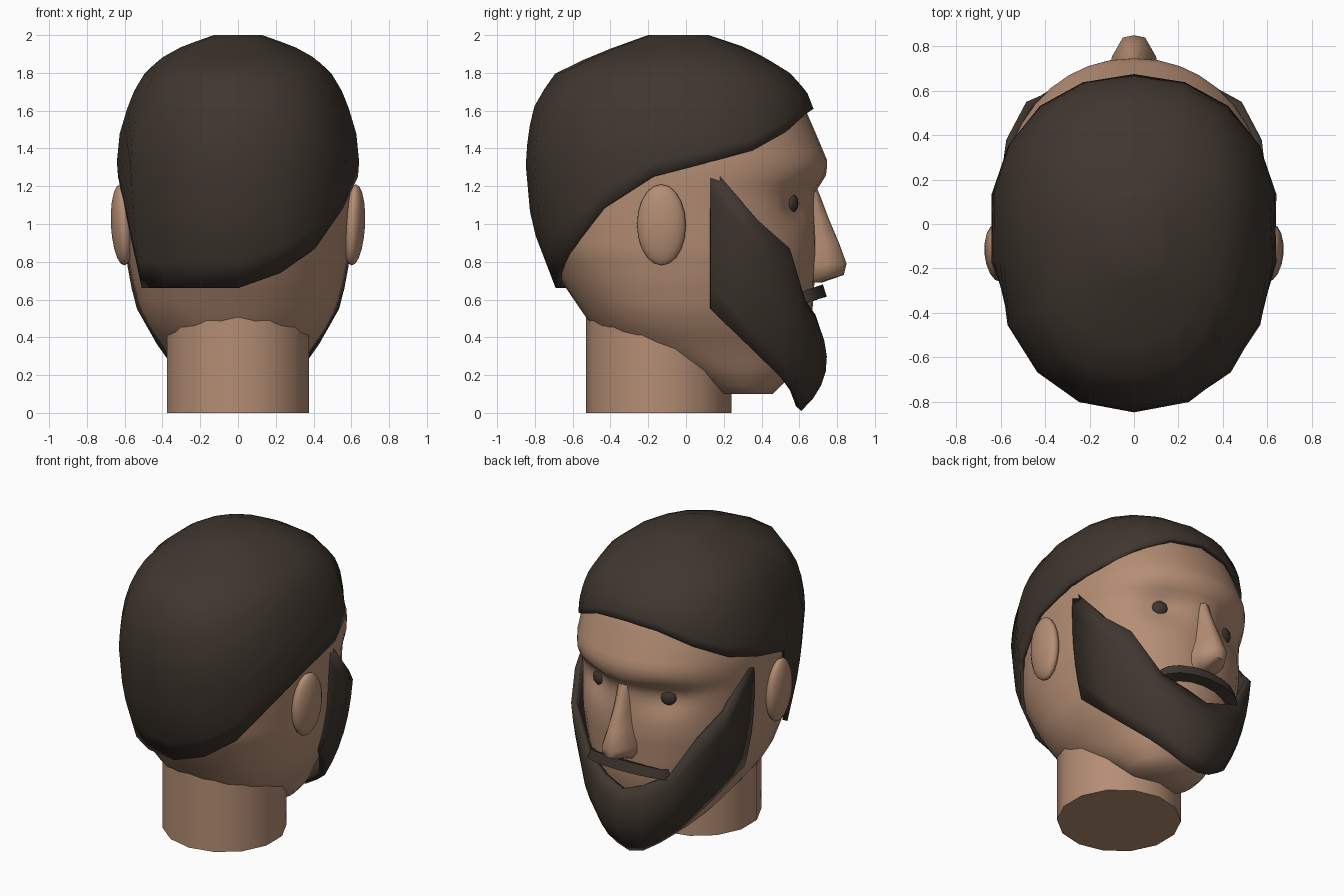
import bpy, bmesh, math
from math import sin, cos, radians, pi

if "Cube" in bpy.data.objects:
    bpy.data.objects.remove(bpy.data.objects["Cube"])

def material(name, rgb):
    m = bpy.data.materials.new(name)
    m.diffuse_color = (*rgb, 1)
    m.use_nodes = True
    m.node_tree.nodes["Principled BSDF"].inputs["Base Color"].default_value = m.diffuse_color
    return m

SKIN = material("skin", (0.46, 0.27, 0.175))
DARK = material("dark_hair", (0.05, 0.037, 0.028))

def interp(table, v):
    """Linear lookup in rows of (key, values...)."""
    if v <= table[0][0]:
        return table[0][1:]
    for a, b in zip(table, table[1:]):
        if v <= b[0]:
            t = (v - a[0]) / (b[0] - a[0])
            return tuple(p + (q - p) * t for p, q in zip(a[1:], b[1:]))
    return table[-1][1:]

def spow(v, e):
    return math.copysign(abs(v) ** e, v)

def finish(name, bm, mat, angle=40):
    bmesh.ops.recalc_face_normals(bm, faces=bm.faces)
    me = bpy.data.meshes.new(name)
    bm.to_mesh(me)
    bm.free()
    ob = bpy.data.objects.new(name, me)
    bpy.context.collection.objects.link(ob)
    me.materials.append(mat)
    bpy.ops.object.select_all(action='DESELECT')
    ob.select_set(True)
    bpy.context.view_layer.objects.active = ob
    bpy.ops.object.shade_smooth_by_angle(angle=radians(angle))
    return ob

def loft(name, rings, mat, closed=True, start=True, end=True, angle=40):
    bm = bmesh.new()
    vs = [[bm.verts.new(p) for p in r] for r in rings]
    n = len(rings[0])
    for a, b in zip(vs, vs[1:]):
        for i in range(n if closed else n - 1):
            j = (i + 1) % n
            bm.faces.new((a[i], a[j], b[j], b[i]))
    if start:
        bm.faces.new(vs[0])
    if end:
        bm.faces.new(vs[-1])
    return finish(name, bm, mat, angle)

def solidify(ob, thick):
    m = ob.modifiers.new("thickness", 'SOLIDIFY')
    m.thickness = thick
    m.offset = -1

def ring_point(phi, z, hw, yb, yf, yc, e):
    """Egg-shaped section; phi 0 is the nape, 90 is +x, 180 is the face."""
    s, c = spow(sin(phi), e), spow(cos(phi), e)
    return (hw * s, yc - c * ((yc - yb) if c > 0 else (yf - yc)), z)

# Neck
bpy.ops.mesh.primitive_cylinder_add(vertices=14, radius=0.385, depth=0.6, location=(0, -0.145, 0.3))
neck = bpy.context.object
neck.name = "neck"
neck.data.materials.append(SKIN)
bpy.ops.object.shade_smooth_by_angle(angle=radians(40))

# Head: z, half width, back y, face y, section centre y
HEAD = [(0.10, 0.20, 0.13, 0.46, 0.30), (0.20, 0.30, -0.02, 0.56, 0.22),
        (0.33, 0.385, -0.36, 0.61, 0.10), (0.45, 0.47, -0.49, 0.65, 0.03),
        (0.55, 0.52, -0.56, 0.67, 0), (0.69, 0.56, -0.655, 0.68, 0),
        (0.85, 0.59, -0.75, 0.69, 0), (1.00, 0.60, -0.78, 0.685, 0),
        (1.17, 0.61, -0.80, 0.685, 0), (1.25, 0.615, -0.81, 0.74, 0),
        (1.33, 0.615, -0.82, 0.75, 0), (1.45, 0.60, -0.80, 0.70, 0),
        (1.60, 0.56, -0.76, 0.635, 0), (1.75, 0.46, -0.65, 0.52, 0),
        (1.92, 0.25, -0.33, 0.25, 0)]
rings = []
levels = [0.10 + 1.82 * i / 44 for i in range(45)]
for z in levels:
    ring = []
    for i in range(40):
        x, y, _ = ring_point(2 * pi * i / 40, z, *interp(HEAD, z), 0.93)
        if y > 0.2:  # eye sockets
            y -= 0.07 * math.exp(-((abs(x) - 0.26) / 0.13) ** 2 - ((z - 1.11) / 0.10) ** 2)
        ring.append((x, y, z))
    rings.append(ring)
loft("head", rings, SKIN, angle=60)

# Nose: z, half width, tip y
rings = []
for z, w, y in [(1.20, 0.03, 0.69), (1.15, 0.035, 0.71), (1.03, 0.05, 0.755), (0.90, 0.07, 0.81),
                (0.79, 0.10, 0.85), (0.73, 0.095, 0.835), (0.69, 0.07, 0.72)]:
    rings.append([(-w * 1.1, 0.60, z), (-w, y * 0.45 + 0.37, z), (-w * 0.5, y - 0.01, z), (0, y, z),
                  (w * 0.5, y - 0.01, z), (w, y * 0.45 + 0.37, z), (w * 1.1, 0.60, z)])
loft("nose", rings, SKIN, angle=55)

# Ears and eyes
def ellipsoid(name, loc, scale, rot, mat, seg, rows):
    bpy.ops.mesh.primitive_uv_sphere_add(segments=seg, ring_count=rows, location=loc, rotation=rot)
    ob = bpy.context.object
    ob.name = name
    ob.scale = scale
    ob.data.materials.append(mat)
    bpy.ops.object.shade_smooth_by_angle(angle=radians(60))

for s, side in ((1, "right"), (-1, "left")):
    ellipsoid("ear_" + side, (s * 0.613, -0.13, 0.995), (0.06, 0.13, 0.215),
              (0, radians(3 * s), radians(-5 * s)), SKIN, 16, 10)
    ellipsoid("eye_" + side, (s * 0.26, 0.56, 1.11), (0.055, 0.035, 0.052),
              (0, 0, radians(-18 * s)), DARK, 8, 6)

# Hair cap: z, half width, back y, front y, centre y
HAIR = [(0.66, 0.58, -0.69, 0.50, 0), (1.00, 0.625, -0.82, 0.60, 0), (1.33, 0.65, -0.85, 0.65, 0),
        (1.48, 0.635, -0.835, 0.675, 0), (1.61, 0.595, -0.81, 0.675, 0), (1.70, 0.56, -0.76, 0.64, 0),
        (1.80, 0.50, -0.69, 0.55, 0), (1.88, 0.41, -0.52, 0.42, 0),
        (1.94, 0.30, -0.37, 0.30, 0), (2.00, 0.13, -0.20, 0.12, 0)]
# Hairline every 20 degrees from nape to forehead; the left side hangs lower behind the ear
EDGE = [0.66, 0.74, 0.87, 1.08, 1.25, 1.33, 1.39, 1.49, 1.585, 1.61]
edge = EDGE + EDGE[8:3:-1] + [0.66] * 3
rings = []
for k in range(15):
    t = k / 14
    ring = []
    for i, low in enumerate(edge):
        z = low + (2.0 - low) * (1 - (1 - t) ** 1.5)
        ring.append(ring_point(radians(20 * i), z, *interp(HAIR, z), 0.9))
    rings.append(ring)
solidify(loft("hair", rings, DARK, start=False, angle=60), 0.03)

# Beard: right half columns (top, middle, bottom), ear to chin, then mirrored
COLS = [((0.605, 0.13, 1.31), (0.60, 0.13, 0.90), (0.535, 0.13, 0.55)),
        ((0.575, 0.38, 1.02), (0.53, 0.36, 0.66), (0.43, 0.32, 0.365)),
        ((0.485, 0.55, 0.87), (0.43, 0.53, 0.50), (0.30, 0.51, 0.18)),
        ((0.30, 0.63, 0.60), (0.32, 0.635, 0.38), (0.20, 0.57, 0.10)),
        ((0.14, 0.685, 0.52), (0.17, 0.71, 0.26), (0.10, 0.60, 0.035)),
        ((0, 0.70, 0.47), (0, 0.74, 0.22), (0, 0.61, 0.01))]

def column(c, s):
    """Smooth curve through the three points of a column."""
    out = []
    for k in range(7):
        t = k / 6
        w = ((1 - t) * (1 - 2 * t), 4 * t * (1 - t), t * (2 * t - 1))
        p = [sum(wi * q[a] for wi, q in zip(w, c)) for a in range(3)]
        out.append((s * p[0], p[1], p[2]))
    return out

rings = [column(c, 1) for c in COLS] + [column(c, -1) for c in COLS[-2::-1]]
beard = loft("beard", rings, DARK, closed=False, start=False, end=False, angle=60)
# make the open sheet face outward
if sum(p.normal.y for p in beard.data.polygons) < 0:
    beard.data.flip_normals()
solidify(beard, 0.04)

# Moustache: tilted band bent around the lip
rings = []
for i in range(9):
    a = radians(-90 + 180 * i / 8)
    x, y, z = 0.28 * sin(a), 0.605 + 0.11 * cos(a), 0.605 + 0.04 * cos(a)
    rings.append([(x + d * sin(a), y + d * cos(a), z + h)
                  for d, h in ((0.03, -0.03), (0.01, 0.035), (-0.06, 0.01), (-0.05, -0.045))])
loft("moustache", rings, DARK, angle=40)
